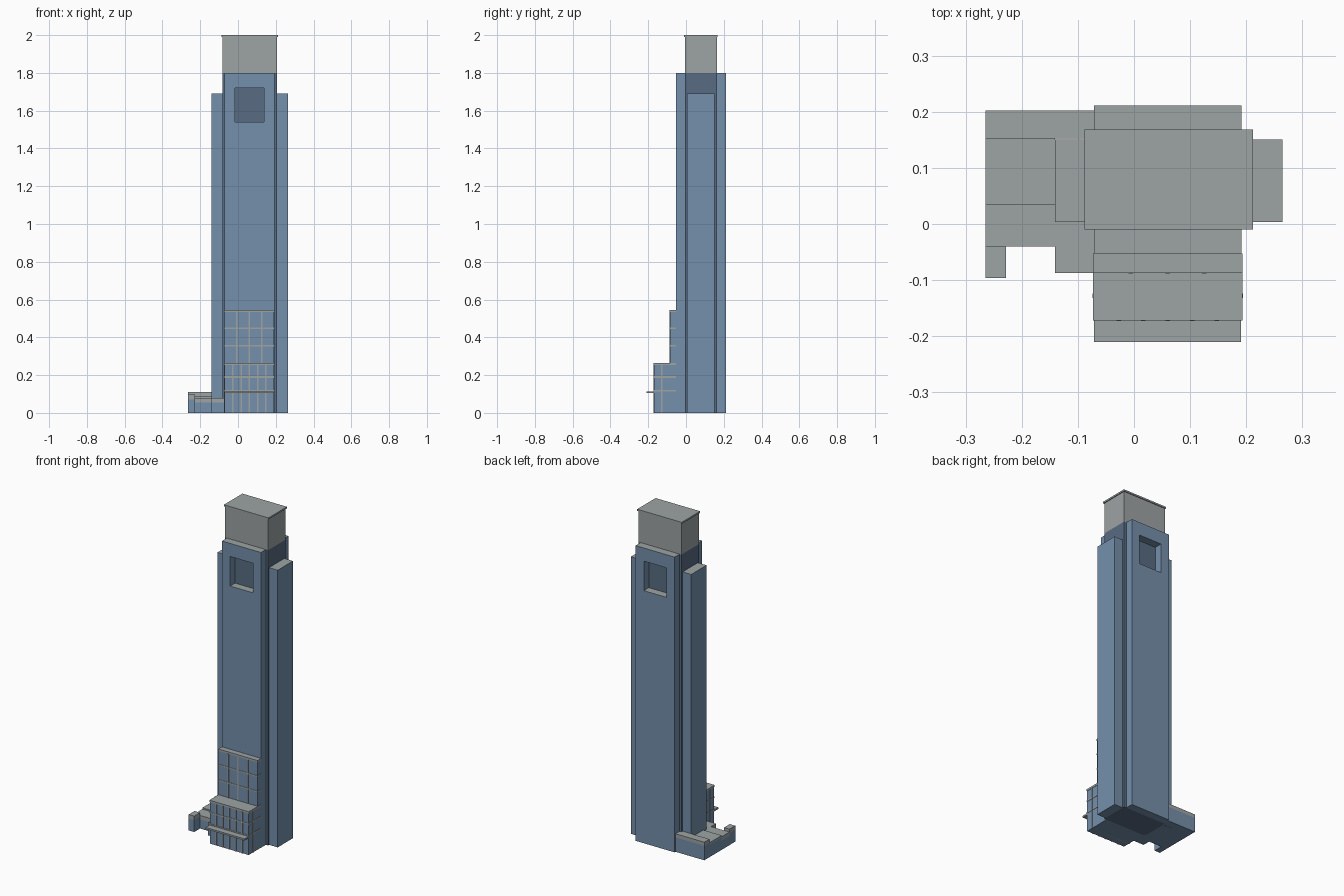
import bpy, bmesh
from mathutils import Vector

if "Cube" in bpy.data.objects:
    bpy.data.objects.remove(bpy.data.objects["Cube"])


def material(name, rgb):
    m = bpy.data.materials.new(name)
    m.diffuse_color = (*rgb, 1)
    m.use_nodes = True
    m.node_tree.nodes["Principled BSDF"].inputs["Base Color"].default_value = m.diffuse_color
    return m


GLASS = material("blue_glass", (0.178, 0.279, 0.407))
DARK = material("dark_glass", (0.098, 0.150, 0.223))
GREY = material("grey_stone", (0.337, 0.366, 0.371))


def finish(bm, name, wall):
    """Make the object; upward faces become grey roofs."""
    bmesh.ops.recalc_face_normals(bm, faces=bm.faces)
    for f in bm.faces:
        f.material_index = 1 if f.normal.z > 0.9 else 0
    me = bpy.data.meshes.new(name)
    bm.to_mesh(me)
    bm.free()
    me.materials.append(wall)
    me.materials.append(GREY)
    ob = bpy.data.objects.new(name, me)
    bpy.context.collection.objects.link(ob)
    return ob


def add_box(bm, x, y, z):
    verts = bmesh.ops.create_cube(bm, size=1)["verts"]
    for v in verts:
        v.co = Vector([lo + (c + 0.5) * (hi - lo)
                       for c, (lo, hi) in zip(v.co, (x, y, z))])


def box(name, x, y, z, wall=GLASS):
    bm = bmesh.new()
    add_box(bm, x, y, z)
    return finish(bm, name, wall)


def pierced_slab(name, y0, y1):
    """Tall slab with one square opening near the top."""
    bm = bmesh.new()
    xs, zs = (-0.071, -0.016, 0.137, 0.192), (0, 1.54, 1.72, 1.8)
    grid = [[bm.verts.new((x, y0, z)) for x in xs] for z in zs]
    faces = [bm.faces.new((grid[j][i], grid[j][i + 1], grid[j + 1][i + 1], grid[j + 1][i]))
             for j in range(3) for i in range(3) if (i, j) != (1, 1)]
    ext = bmesh.ops.extrude_face_region(bm, geom=faces, use_keep_orig=True)
    for g in ext["geom"]:
        if isinstance(g, bmesh.types.BMVert):
            g.co.y = y1
    return finish(bm, name, GLASS)


# Tower: dark core, pierced front and back slabs, side wings
CX, CY = (-0.083, 0.207), (-0.006, 0.163)
box("tower_core", CX, CY, (0, 1.8), DARK)
pierced_slab("front_slab", -0.053, -0.006)
pierced_slab("back_slab", 0.211, 0.163)
box("left_wing", (-0.141, -0.083), (0.004, 0.151), (0, 1.69))
box("right_wing", (0.207, 0.265), (0.004, 0.151), (0, 1.69))

# Crown with a thin overhanging cap
box("crown", CX, CY, (1.8, 1.99), GREY)
box("crown_cap", (-0.088, 0.212), (-0.01, 0.168), (1.99, 2.0), GREY)


def glazed_block(name, y0, y1, top, columns, rails, side_posts=()):
    """Glass block with coping and a grid of thin mullions."""
    x0, x1, w, p = -0.071, 0.191, 0.004, 0.002
    box(name, (x0, x1), (y0, y1), (0, top - 0.012))
    box(name + "_coping", (x0 - p, x1 + p), (y0 - p, y1), (top - 0.012, top), GREY)
    bm = bmesh.new()
    for i in range(1, columns):
        x = x0 + (x1 - x0) * i / columns
        add_box(bm, (x - w, x + w), (y0 - p - 0.001, y0), (0, top - 0.012))
    for z in rails:
        add_box(bm, (x0 - p, x1 + p), (y0 - p, y1), (z - w, z + w))
    for y in side_posts:
        add_box(bm, (x0 - p - 0.001, x1 + p + 0.001), (y - w, y + w), (0, top - 0.012))
    finish(bm, name + "_mullions", GREY)


# Stepped glazed entrance on the front
glazed_block("upper_entrance", -0.085, -0.053, 0.545, 4, (0.355, 0.448))
glazed_block("lower_entrance", -0.170, -0.053, 0.265, 6, (0.117, 0.19), (-0.128,))
box("entrance_canopy", (-0.071, 0.191), (-0.21, -0.17), (0.104, 0.114), GREY)

# Low annex on the left: (name, x range, y range, top, coping height)
annex = [
    ("annex_back", (-0.265, -0.071), (0.152, 0.202), 0.11, 0.022),
    ("annex_middle", (-0.265, -0.141), (0.035, 0.152), 0.088, 0.012),
    ("annex_front", (-0.265, -0.141), (-0.04, 0.035), 0.08, 0.025),
    ("annex_corner", (-0.265, -0.228), (-0.096, -0.04), 0.097, 0.025),
    ("annex_link", (-0.141, -0.071), (-0.087, 0.004), 0.08, 0.025),
]
for name, x, y, top, band in annex:
    box(name, x, y, (0, top - band))
    box(name + "_coping", x, y, (top - band, top), GREY)
